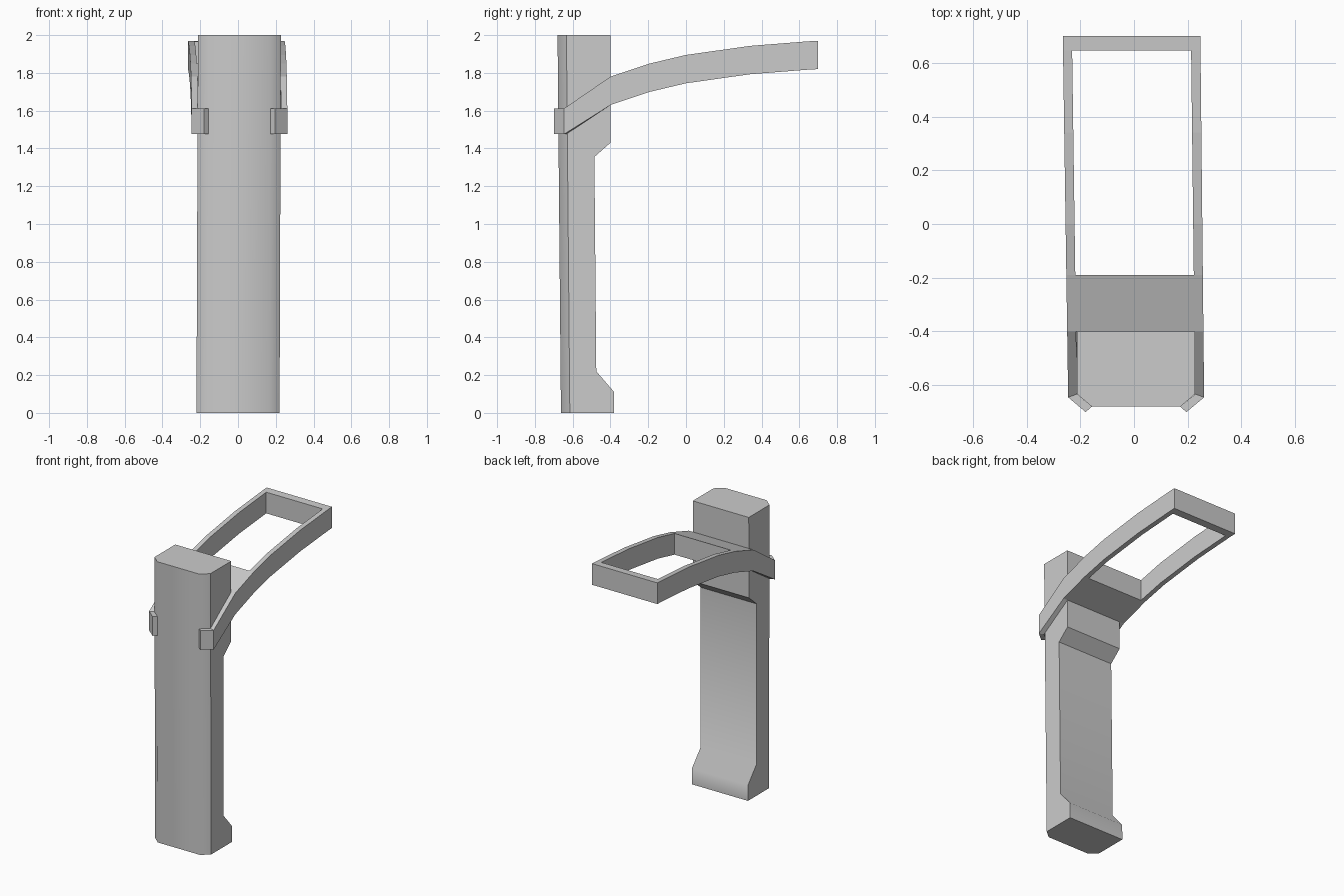
import bpy, bmesh
from math import radians

cube = bpy.data.objects.get("Cube")
if cube:
    bpy.data.objects.remove(cube)

grey = bpy.data.materials.new("plain_grey")
grey.use_nodes = True
COLOUR = (0.6, 0.6, 0.6, 1)
grey.diffuse_color = COLOUR
grey.node_tree.nodes["Principled BSDF"].inputs["Base Color"].default_value = COLOUR


def finish(bm, name, smooth=None):
    """Turn a bmesh into a named grey object."""
    bmesh.ops.recalc_face_normals(bm, faces=bm.faces)
    mesh = bpy.data.meshes.new(name)
    bm.to_mesh(mesh)
    bm.free()
    mesh.materials.append(grey)
    obj = bpy.data.objects.new(name, mesh)
    bpy.context.collection.objects.link(obj)
    if smooth:
        bpy.ops.object.select_all(action='DESELECT')
        obj.select_set(True)
        bpy.context.view_layer.objects.active = obj
        bpy.ops.object.shade_smooth_by_angle(angle=radians(smooth))
    return obj


def lerp(a, b, t):
    return a + (b - a) * t


# Post: chamfered section lofted upward, stepped at the back (z, back y)
bm = bmesh.new()
rings = []
for z, back in [(0, -0.38), (0.11, -0.38), (0.22, -0.475),
                (1.355, -0.485), (1.43, -0.40), (2, -0.40)]:
    t = z / 2
    left, right = lerp(0.22, 0.227, t), lerp(-0.22, -0.212, t)
    front = lerp(-0.662, -0.68, t)
    section = [(right, back), (right, front + 0.047), (right + 0.055, front),
               (left - 0.055, front), (left, front + 0.047), (left, back)]
    rings.append([bm.verts.new((x, y, z)) for x, y in section])
for low, high in zip(rings, rings[1:]):
    for i in range(len(low)):
        j = (i + 1) % len(low)
        bm.faces.new((low[i], low[j], high[j], high[i]))
bm.faces.new(rings[0])
bm.faces.new(rings[-1])
finish(bm, "post", 48)

# Curved frame: four columns of points along the arc (y, top z)
bm = bmesh.new()
rows = []
for y, z in [(-0.645, 1.612), (-0.40, 1.78), (-0.19, 1.85), (0, 1.895),
             (0.34, 1.943), (0.645, 1.967), (0.70, 1.97)]:
    t = (y + 0.65) / 1.35
    xs = (lerp(-0.245, -0.265, t), lerp(-0.212, -0.231, t),
          lerp(0.228, 0.212, t), lerp(0.261, 0.247, t))
    inset = 0.012 if y < -0.6 else 0
    rows.append([bm.verts.new((x, y + (inset if i in (1, 2) else 0), z))
                 for i, x in enumerate(xs)])
for k, (a, b) in enumerate(zip(rows, rows[1:])):
    # Crossbars close the frame beside the post and at the far end
    for i in ((0, 1, 2) if k in (1, 5) else (0, 2)):
        bm.faces.new((a[i], a[i + 1], b[i + 1], b[i]))

# Hooks gripping the front chamfers of the post
for outer, inner, shift, side in ((0, 1, 0, -1), (3, 2, 0.015, 1)):
    tip = [bm.verts.new((side * x + shift, y, 1.612))
           for x, y in ((0.18, -0.70), (0.157, -0.68))]
    bm.faces.new((rows[0][outer], rows[0][inner], tip[1], tip[0]))

# Thicken the band straight down
bmesh.ops.recalc_face_normals(bm, faces=bm.faces)
made = bmesh.ops.extrude_face_region(bm, geom=bm.faces[:], use_keep_orig=True)
for v in made["geom"]:
    if isinstance(v, bmesh.types.BMVert):
        v.co.z -= 0.136 if v.co.y < -0.6 else 0.15
finish(bm, "curved_frame")
